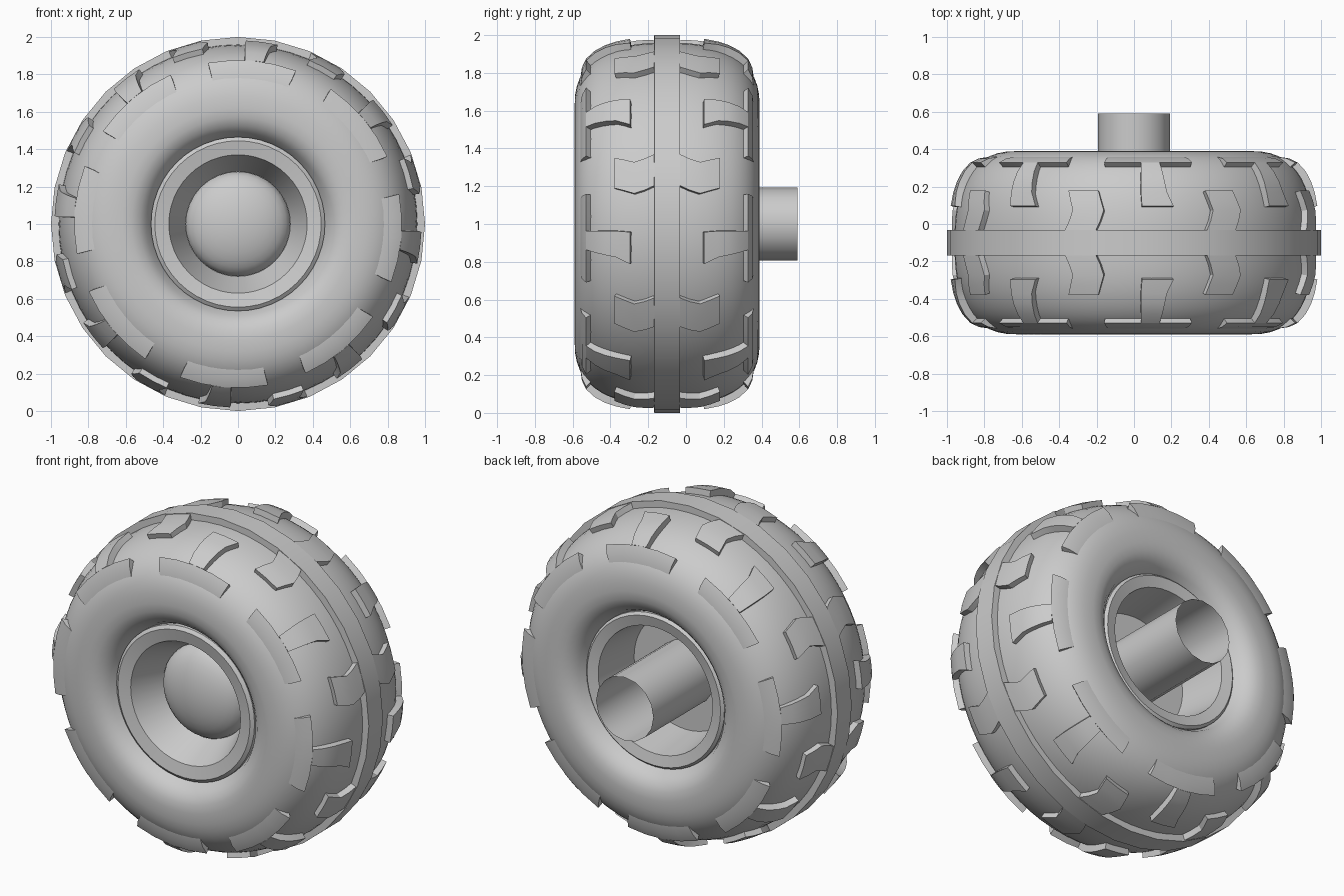
import bpy, bmesh
from math import sin, cos, pi, radians, hypot

if "Cube" in bpy.data.objects:
    bpy.data.objects.remove(bpy.data.objects["Cube"])

CY, CZ = -0.1, 1.0          # wheel centre on y and z
HALF, RMID, RISE, P = 0.49, 0.62, 0.34, 2.5


def finish(bm, name, angle):
    bmesh.ops.remove_doubles(bm, verts=bm.verts, dist=1e-5)
    bmesh.ops.recalc_face_normals(bm, faces=bm.faces)
    me = bpy.data.meshes.new(name)
    bm.to_mesh(me)
    bm.free()
    ob = bpy.data.objects.new(name, me)
    bpy.context.collection.objects.link(ob)
    bpy.ops.object.select_all(action='DESELECT')
    ob.select_set(True)
    bpy.context.view_layer.objects.active = ob
    bpy.ops.object.shade_smooth_by_angle(angle=radians(angle))
    return ob


def polar(u, r, a):
    return (r * cos(a), CY + u, CZ + r * sin(a))


def lathe(name, profile, segs, angle=35):
    """Spin (u, r) points around the wheel axis; u is the offset along y."""
    bm = bmesh.new()
    rings = [[bm.verts.new(polar(u, r, 2 * pi * i / segs)) for i in range(segs)]
             if r > 1e-6 else [bm.verts.new(polar(u, 0, 0))] for u, r in profile]
    for A, B in zip(rings, rings[1:]):
        for i in range(segs):
            j = (i + 1) % segs
            if len(B) == 1:
                bm.faces.new((A[i], A[j], B[0]))
            else:
                bm.faces.new((A[i], A[j], B[j], B[i]))
    return finish(bm, name, angle)


def crown(u):
    """Tyre carcass radius at distance u from the mid plane."""
    return RMID + RISE * (1 - min(abs(u) / HALF, 1) ** P) ** (1 / P)


def on_tyre(u, h, theta, side):
    """Point at height h above the carcass, along its normal."""
    d = (crown(u + .002) - crown(u - .002)) / .004
    n = hypot(1, d)
    return polar(side * (u - h * d / n), crown(u) + h / n, radians(theta))


def block(bm, rows, shift, side, cols=3):
    """Raised pad; each row is (u, theta0, theta1, height)."""
    top, low = [], []
    for u, a, b, h in rows:
        ts = [a + (b - a) * i / cols + shift for i in range(cols + 1)]
        top.append([bm.verts.new(on_tyre(u, h, t, side)) for t in ts])
        low.append([bm.verts.new(on_tyre(u, -.03, t, side)) for t in ts])
    for k in range(len(rows) - 1):
        for i in range(cols):
            bm.faces.new((top[k][i], top[k][i+1], top[k+1][i+1], top[k+1][i]))
        for i in (0, cols):
            bm.faces.new((top[k][i], top[k+1][i], low[k+1][i], low[k][i]))
    for k in (0, -1):
        for i in range(cols):
            bm.faces.new((top[k][i], top[k][i+1], low[k][i+1], low[k][i]))


# tyre carcass
half = [(HALF * sin(t), crown(HALF * sin(t))) for t in [pi / 2 * i / 14 for i in range(15)]]
half += [(.485, .57), (.465, .525), (.43, .49), (.37, .46)]
lathe("tyre", [(-u, r) for u, r in reversed(half)] + half[1:], 64, 60)

# centre tread ridge
lathe("tread_ridge", [(-.07, .93), (-.068, 1.0), (.068, 1.0), (.07, .93)], 32)

# tread arms beside the ridge and T-shaped shoulder lugs
arm = [(.06, 12, 22, .035), (.115, 10.5, 20.5, .034), (.17, 9.5, 19.5, .033),
       (.22, 10.5, 20.5, .032), (.27, 11.5, 21.5, .03)]
stem = [(.19, -12.5, -2.5, .035), (.26, -10.5, -2.2, .038), (.31, -10, -2.2, .04),
        (.36, -9.5, -2.3, .04), (.405, -9, -2.5, .035)]
bar = [(.405, -20.7, 10.5, .035), (.435, -20.5, 10.3, .02), (.462, -20, 10, -.003)]
for name, parts in (("tread_arms", ((arm, 2),)), ("shoulder_lugs", ((stem, 2), (bar, 4)))):
    bm = bmesh.new()
    for side in (-1, 1):
        for k in range(8):
            for rows, cols in parts:
                block(bm, rows, 45 * k, side, cols)
    finish(bm, name, 30)

# front rim with dished cone
lathe("front_rim", [(-.34, .465), (-.405, .465), (-.42, .445), (-.405, .37), (-.2, .28)], 48, 20)

# domed hub cap
dome = [(-.2 - .13 * sin(t), .28 * cos(t)) for t in [pi / 2 * i / 8 for i in range(8)]]
lathe("hub_cap", dome + [(-.33, 0)], 32, 60)

# rear rim with deep barrel and floor
lathe("rear_rim", [(.34, .465), (.395, .465), (.41, .45), (.395, .385), (.1, .35), (.1, .18)], 48, 20)

# open axle tube
lathe("axle", [(.05, .193), (.69, .193)], 16, 40)
